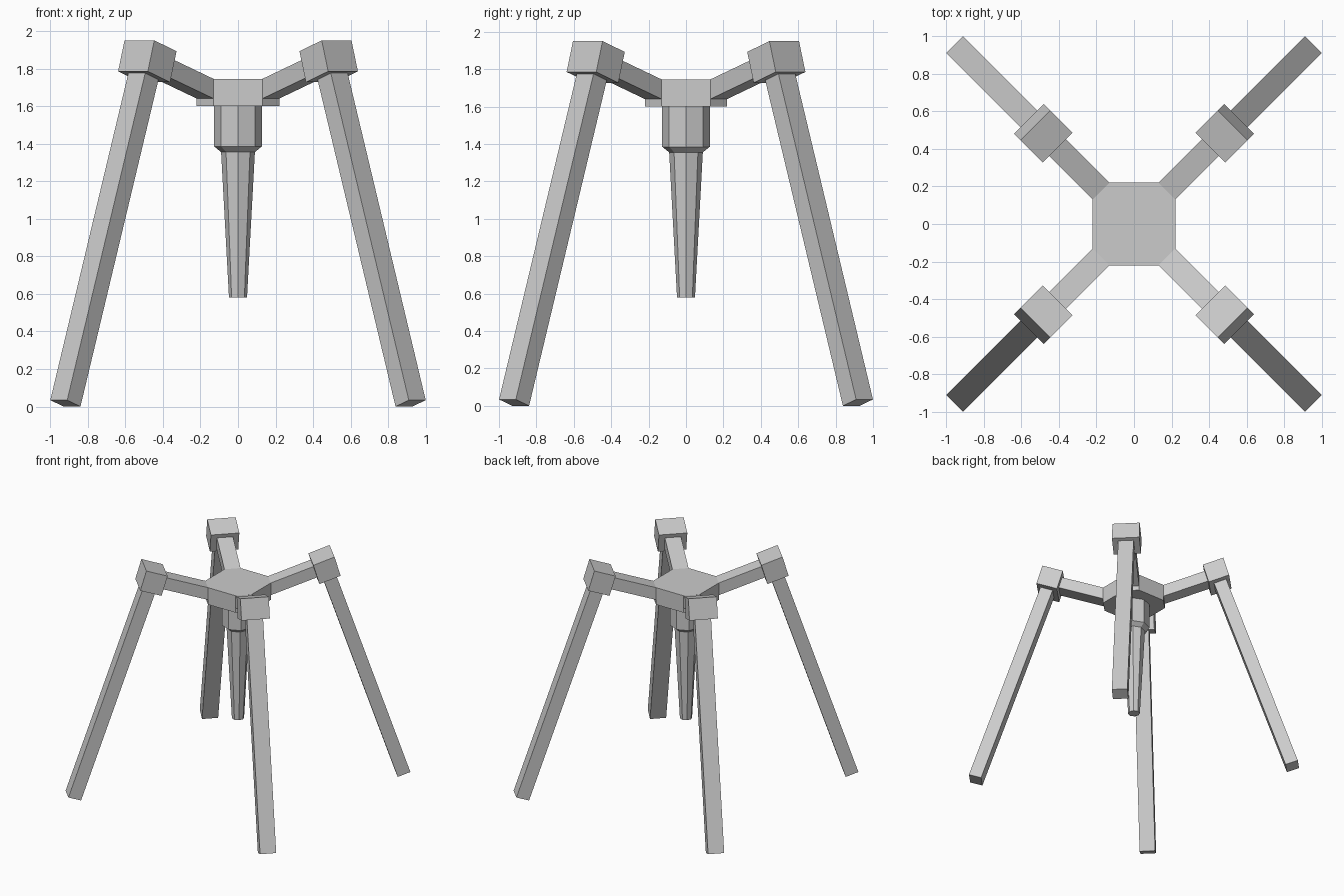
import bpy, bmesh
from math import pi, sin, cos
from mathutils import Matrix

if "Cube" in bpy.data.objects:
    bpy.data.objects.remove(bpy.data.objects["Cube"])


def finish(name, bm):
    bmesh.ops.recalc_face_normals(bm, faces=bm.faces)
    me = bpy.data.meshes.new(name)
    bm.to_mesh(me)
    bm.free()
    ob = bpy.data.objects.new(name, me)
    bpy.context.collection.objects.link(ob)
    return ob


def side_prism(name, profile, half_width, angle):
    """Extrude a (radius, height) profile sideways, then turn it about z."""
    bm = bmesh.new()
    face = bm.faces.new([bm.verts.new((r, -half_width, z)) for r, z in profile])
    new = bmesh.ops.extrude_face_region(bm, geom=[face])["geom"]
    moved = [v for v in new if isinstance(v, bmesh.types.BMVert)]
    bmesh.ops.translate(bm, verts=moved, vec=(0, 2 * half_width, 0))
    bm.transform(Matrix.Rotation(angle, 4, "Z"))
    return finish(name, bm)


def loft(name, rings):
    """Join stacked rings of points and cap both ends."""
    bm = bmesh.new()
    loops = [[bm.verts.new(p) for p in ring] for ring in rings]
    n = len(loops[0])
    for a, b in zip(loops, loops[1:]):
        for i in range(n):
            j = (i + 1) % n
            bm.faces.new((a[i], a[j], b[j], b[i]))
    bm.faces.new(loops[0])
    bm.faces.new(loops[-1])
    return finish(name, bm)


# Central hub: square plate with corners cut to the width of the arms
A, B = 0.22, 0.13
outline = [(A, -B), (A, B), (B, A), (-B, A), (-A, B), (-A, -B), (-B, -A), (B, -A)]
loft("hub", [[(x, y, z) for x, y in outline] for z in (1.60, 1.745)])

# Eight-sided collar and tapering spike hanging under the hub
spike = [(0.127, 1.60), (0.127, 1.385), (0.09, 1.355), (0.048, 0.58)]
loft("hanging_spike", [[(r * cos(i * pi / 4), r * sin(i * pi / 4), z)
                        for i in range(8)] for r, z in spike])

# Arm, joint block and leg on each diagonal
S = 0.3375  # shared slope of arms and legs
arm = [(0.2475, 1.64), (0.2475, 1.745), (0.65, 1.745 + 0.4025 * S), (0.65, 1.64 + 0.4025 * S)]
block = [(0.7425, 1.95), (0.575, 1.892), (0.6235, 1.727), (0.791, 1.785)]
leg = [(1.25, 0), (1.35, 0.034), (1.35 - 1.80 * S, 1.834), (1.25 - 1.80 * S, 1.80)]
for k, corner in enumerate(("back_right", "back_left", "front_left", "front_right")):
    angle = pi / 4 + k * pi / 2
    side_prism(corner + "_arm", arm, 0.0636, angle)
    side_prism(corner + "_joint", block, 0.112, angle)
    side_prism(corner + "_leg", leg, 0.0636, angle)
